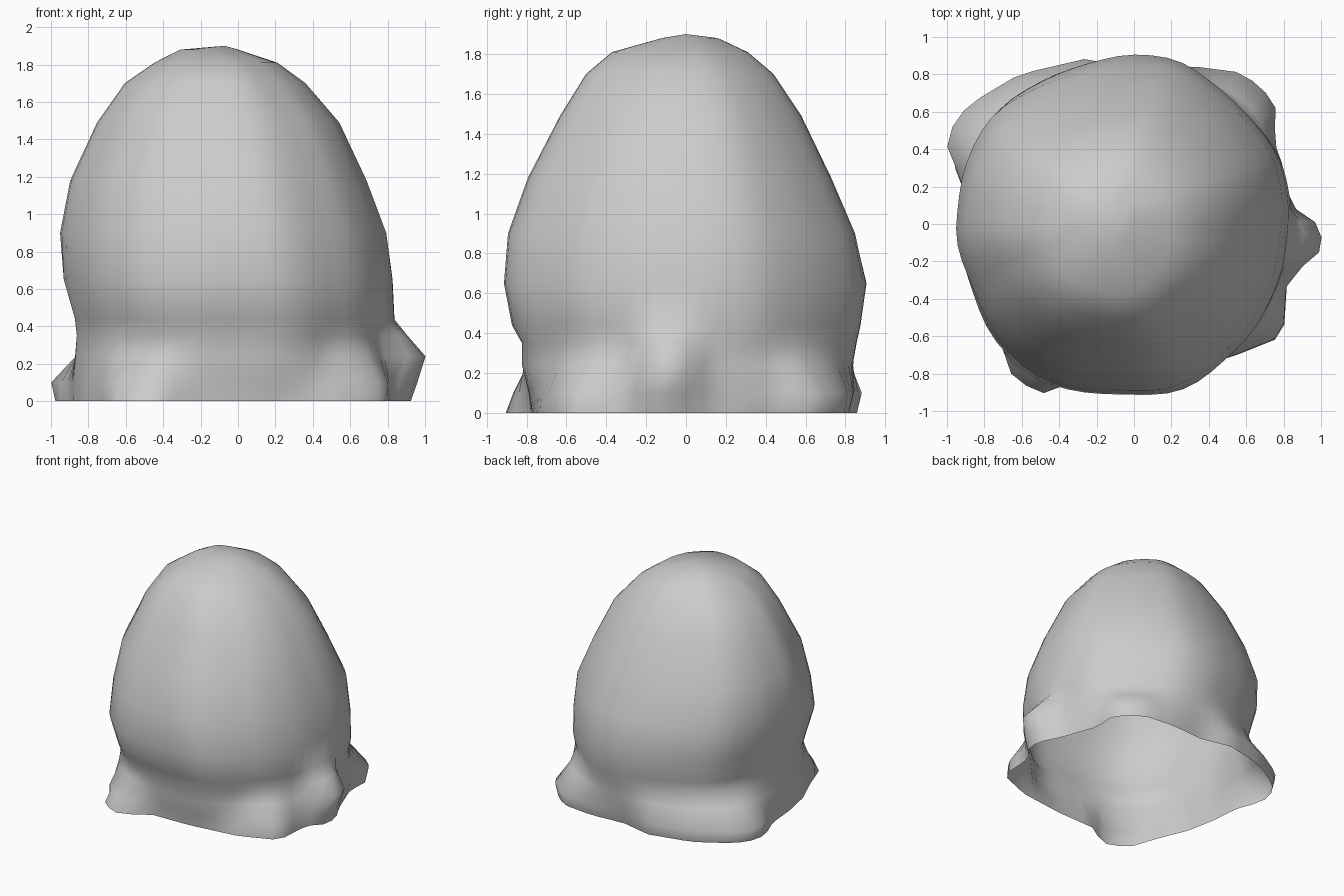
import bpy, bmesh, math

if "Cube" in bpy.data.objects:
    bpy.data.objects.remove(bpy.data.objects["Cube"])

SEG = 64

# plan outline of the dome at its widest
DOME = [(0.84, 0.1), (0.78, 0.38), (0.55, 0.65), (0.25, 0.88), (-0.05, 0.91), (-0.43, 0.8),
        (-0.74, 0.63), (-0.9, 0.33), (-0.96, -0.1), (-0.8, -0.57), (-0.57, -0.81),
        (-0.3, -0.89), (0.22, -0.9), (0.37, -0.82), (0.66, -0.55), (0.8, -0.25)]
# plan outline of the lumpy foot on the ground
FOOT = [(0.84, 0.12), (0.73, 0.42), (0.74, 0.64), (0.57, 0.79), (0.3, 0.82), (0, 0.8),
        (-0.25, 0.86), (-0.6, 0.78), (-0.87, 0.62), (-0.97, 0.48), (-0.98, 0.36),
        (-0.9, 0.15), (-0.88, -0.1), (-0.83, -0.35), (-0.74, -0.56), (-0.65, -0.82),
        (-0.5, -0.91), (-0.36, -0.86), (-0.26, -0.78), (0.1, -0.77), (0.5, -0.72),
        (0.8, -0.6), (0.82, -0.28), (0.91, -0.18), (0.93, -0.05)]
# dome levels: z, xmin, xmax, ymin, ymax
LEVELS = [(0.44, -0.88, 0.84, -0.87, 0.88), (0.65, -0.94, 0.83, -0.91, 0.91),
          (0.9, -0.96, 0.79, -0.89, 0.85), (1.18, -0.905, 0.685, -0.79, 0.73),
          (1.49, -0.76, 0.54, -0.63, 0.58), (1.7, -0.61, 0.36, -0.5, 0.44),
          (1.81, -0.45, 0.21, -0.37, 0.31), (1.88, -0.31, 0.0, -0.12, 0.16)]
# foot levels: z, blend towards the neck, reach of the right lump
FOOT_LEVELS = [(0, 0, 0), (0.1, 0.04, 0.04), (0.24, 0.65, 0.155), (0.35, 1.0, 0.1)]
NECK = (0.35, -0.87, 0.82, -0.82, 0.86)


def sample(outline):
    """Resample an outline at even angles about the origin."""
    pts = []
    for i in range(SEG):
        a = 2 * math.pi * i / SEG
        dx, dy = math.cos(a), math.sin(a)
        best = 0
        for (x1, y1), (x2, y2) in zip(outline, outline[1:] + outline[:1]):
            ex, ey = x2 - x1, y2 - y1
            den = dx * ey - dy * ex
            if abs(den) < 1e-9:
                continue
            r = (x1 * ey - y1 * ex) / den
            s = (x1 * dy - y1 * dx) / den
            if r > 0 and -1e-6 <= s <= 1 + 1e-6:
                best = max(best, r)
        pts.append((best * dx, best * dy))
    return pts


def soften(pts):
    """Round the corners of a closed outline."""
    n = len(pts)
    return [tuple((pts[i - 1][c] + 2 * pts[i][c] + pts[(i + 1) % n][c]) / 4 * 1.004
                  for c in (0, 1)) for i in range(n)]


dome, foot = soften(soften(sample(DOME))), sample(FOOT)


def fit(level):
    """Stretch the dome outline into the bounds of a level."""
    z, x0, x1, y0, y1 = level
    ring = []
    for x, y in dome:
        # above its widest part the dome leans towards the back right
        k = 1.0
        if z > 0.8:
            diag = math.sin(2 * math.atan2(y, x))
            if diag > 0:
                k += diag * (0.035 if x > 0 else -0.05)
            elif y > 0:
                k -= diag * 0.02
        u, v = (x + 0.06) / 0.9 * k, (y - 0.005) / 0.905 * k
        ring.append(((x0 + x1) / 2 + u * (x1 - x0) / 2, (y0 + y1) / 2 + v * (y1 - y0) / 2, z))
    return ring


# lumpy foot rings
rings = []
neck = fit(NECK)
for z, t, reach in FOOT_LEVELS:
    ring = []
    for i in range(SEG):
        # the front lump slopes in sooner than the others
        b = min(1, t + 2.5 * z) if foot[i][1] < -0.7 else t
        x = foot[i][0] * (1 - b) + neck[i][0] * b
        y = foot[i][1] * (1 - b) + neck[i][1] * b
        a = math.atan2(y, x)
        k = reach * math.exp(-((a + 0.12) / 0.19) ** 4)
        # back lumps bulge a little just above the ground
        swell = 1.03 if z == 0.1 and y > 0.3 else 1.0
        ring.append((x * swell + k, y * swell, z))
    rings.append(ring)
# dome rings
rings += [fit(level) for level in LEVELS]

# skin the rings into one shell, open underneath
bm = bmesh.new()
loops = [[bm.verts.new(p) for p in ring] for ring in rings]
for lo, hi in zip(loops, loops[1:]):
    for i in range(SEG):
        j = (i + 1) % SEG
        bm.faces.new((lo[i], lo[j], hi[j], hi[i]))
tip = bm.verts.new((-0.07, 0.0, 1.9))
for i in range(SEG):
    bm.faces.new((loops[-1][i], loops[-1][(i + 1) % SEG], tip))
mesh = bpy.data.meshes.new("boulder_shell")
bm.to_mesh(mesh)
bm.free()
mesh.shade_smooth()
boulder = bpy.data.objects.new("boulder_shell", mesh)
bpy.context.collection.objects.link(boulder)
